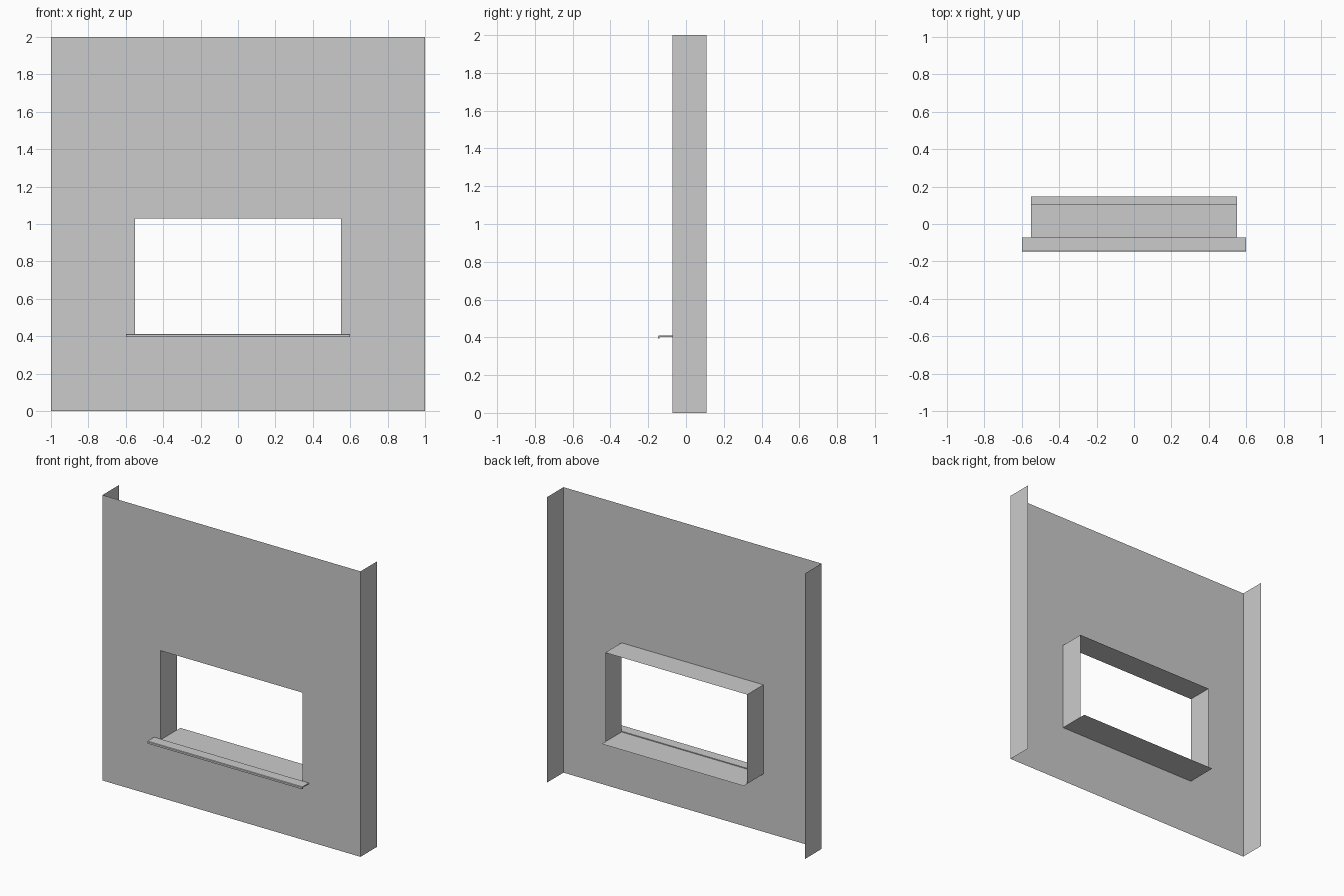
import bpy, bmesh

if "Cube" in bpy.data.objects:
    bpy.data.objects.remove(bpy.data.objects["Cube"])

FRONT, BACK = -0.072, 0.108          # wall face and rear edge of the returns
HALF_W, TOP = 1.0, 2.0               # panel size
OX, OZ0, OZ1 = 0.55, 0.405, 1.03     # window opening
SILL_X, SILL_Y = 0.6, 0.147          # sill half width and reach


def finish(bm, name):
    bmesh.ops.remove_doubles(bm, verts=bm.verts, dist=1e-5)
    me = bpy.data.meshes.new(name)
    bm.to_mesh(me)
    bm.free()
    ob = bpy.data.objects.new(name, me)
    bpy.context.collection.objects.link(ob)
    return ob


def quad(bm, pts):
    return bm.faces.new([bm.verts.new(p) for p in pts])


def ring(x, z0, z1, y):
    return [(-x, y, z0), (x, y, z0), (x, y, z1), (-x, y, z1)]


# Thin wall sheet: face around the opening, plus returns on both outer sides
bm = bmesh.new()
outer, inner = ring(HALF_W, 0, TOP, FRONT), ring(OX, OZ0, OZ1, FRONT)
for i in range(4):
    j = (i + 1) % 4
    quad(bm, [outer[i], outer[j], inner[j], inner[i]])
quad(bm, [(HALF_W, FRONT, 0), (HALF_W, BACK, 0), (HALF_W, BACK, TOP), (HALF_W, FRONT, TOP)])
quad(bm, [(-HALF_W, BACK, 0), (-HALF_W, FRONT, 0), (-HALF_W, FRONT, TOP), (-HALF_W, BACK, TOP)])
bmesh.ops.remove_doubles(bm, verts=bm.verts, dist=1e-5)
bmesh.ops.dissolve_limit(bm, angle_limit=0.01, verts=bm.verts, edges=bm.edges)
finish(bm, "wall_panel")

# Reveals lining the sides and head of the opening
bm = bmesh.new()
near, far = ring(OX, OZ0, OZ1, FRONT), ring(OX, OZ0, OZ1, BACK)
for i in (1, 2, 3):
    j = (i + 1) % 4
    quad(bm, [near[i], far[i], far[j], near[j]])
finish(bm, "window_reveal")

# Inner sill board: thin sheet running past the reveals at the back
bm = bmesh.new()
quad(bm, [(-OX, FRONT, OZ0), (OX, FRONT, OZ0), (OX, SILL_Y, OZ0), (-OX, SILL_Y, OZ0)])
finish(bm, "inner_sill")

# Outer sill: L-shaped profile with a drip lip, extruded across the width
profile = [(FRONT, 0.411), (-SILL_Y + 0.003, 0.411), (-SILL_Y, 0.408), (-SILL_Y, 0.395),
           (-SILL_Y + 0.007, 0.395), (-SILL_Y + 0.007, 0.403), (FRONT, 0.403)]
bm = bmesh.new()
face = quad(bm, [(-SILL_X, y, z) for y, z in profile])
ext = bmesh.ops.extrude_face_region(bm, geom=[face], use_keep_orig=True)
moved = [g for g in ext["geom"] if isinstance(g, bmesh.types.BMVert)]
bmesh.ops.translate(bm, verts=moved, vec=(2 * SILL_X, 0, 0))
bmesh.ops.recalc_face_normals(bm, faces=bm.faces)
finish(bm, "outer_sill")
